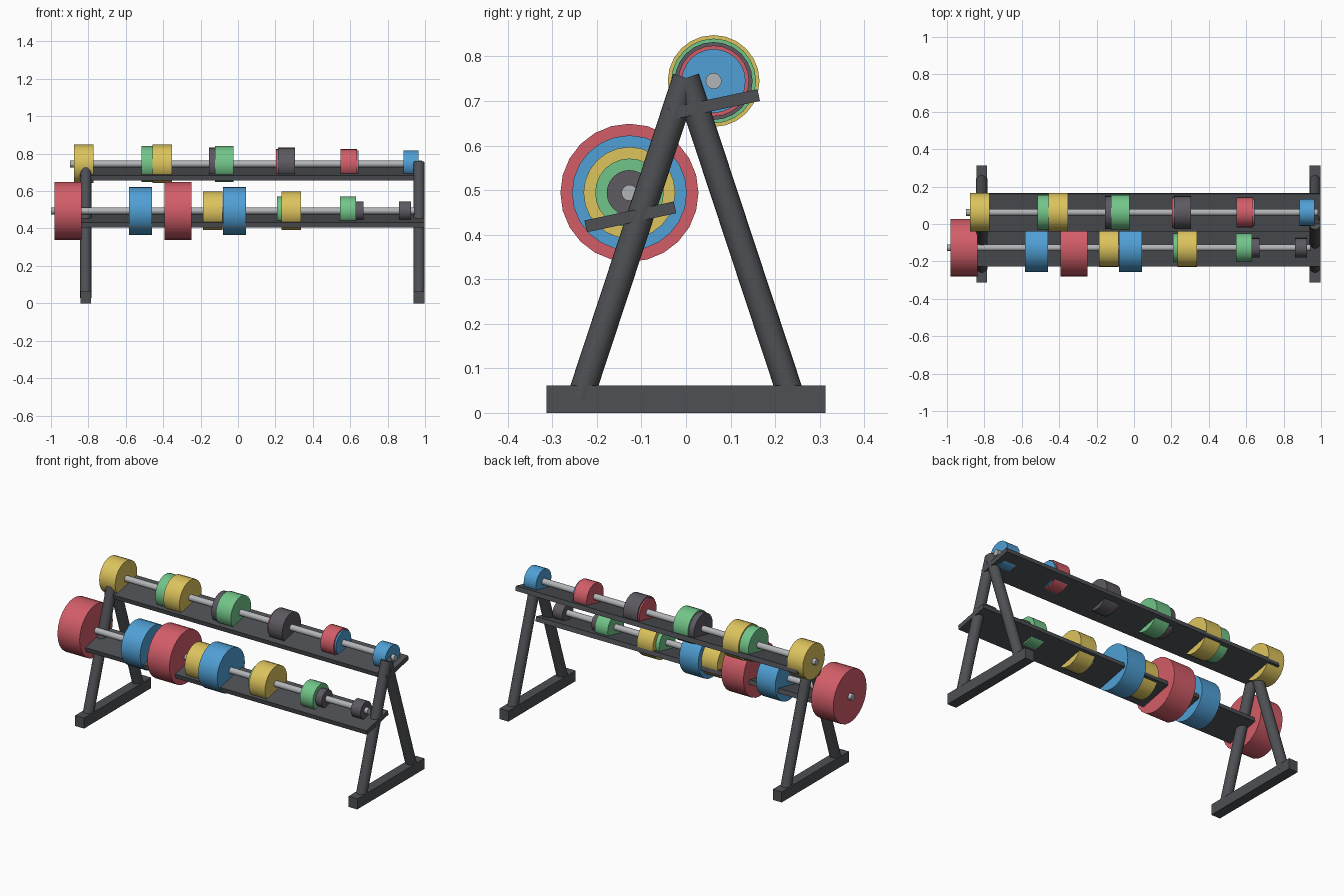
import bpy
from math import atan2, hypot, pi, radians

if "Cube" in bpy.data.objects:
    bpy.data.objects.remove(bpy.data.objects["Cube"])


def material(name, rgb):
    m = bpy.data.materials.new(name)
    m.diffuse_color = (*rgb, 1)
    m.use_nodes = True
    m.node_tree.nodes["Principled BSDF"].inputs["Base Color"].default_value = m.diffuse_color
    return m


dark = material("dark_steel", (0.075, 0.08, 0.088))
metal = material("bright_steel", (0.45, 0.46, 0.48))
colors = {
    "red": material("red", (0.65, 0.11, 0.14)),
    "blue": material("blue", (0.08, 0.35, 0.67)),
    "yellow": material("yellow", (0.72, 0.55, 0.11)),
    "green": material("green", (0.17, 0.56, 0.25)),
    "black": material("black", (0.11, 0.10, 0.12)),
}


def box(name, loc, size, tilt=0):
    bpy.ops.mesh.primitive_cube_add(size=1, location=loc, rotation=(tilt, 0, 0))
    ob = bpy.context.object
    ob.name = name
    ob.scale = size
    ob.data.materials.append(dark)


def cylinder(name, loc, rot, radius, length, sides, mat):
    bpy.ops.mesh.primitive_cylinder_add(vertices=sides, radius=radius, depth=length,
                                        location=loc, rotation=rot)
    ob = bpy.context.object
    ob.name = name
    ob.data.materials.append(mat)
    bpy.ops.object.shade_smooth_by_angle(angle=radians(30))


def dumbbell(name, x, y, z, r, mat):
    # Plate spacing and width grow with the plate radius
    spacing = 0.09 + 3.2 * r
    width = 0.025 + 0.77 * r
    rot = (0, pi / 2, 0)
    cylinder(name + "_handle", (x, y, z), rot, 0.018, spacing + width + 0.04, 16, metal)
    for side, s in (("left", -1), ("right", 1)):
        cylinder(f"{name}_{side}_weight", (x + s * spacing / 2, y, z), rot, r, width, 24, mat)


# A-shaped end frames: foot bar and two leaning legs
FOOT_Z, TOP_Z, SPREAD = 0.031, 0.752, 0.238
for end, x in (("left", -0.814), ("right", 0.968)):
    box(end + "_foot", (x, 0, 0.031), (0.058, 0.626, 0.062))
    for pos, s in (("front", -1), ("back", 1)):
        rise = TOP_Z - FOOT_Z
        cylinder(f"{end}_{pos}_leg", (x, s * SPREAD / 2, (FOOT_Z + TOP_Z) / 2),
                 (s * atan2(SPREAD, rise), 0, 0), 0.03, hypot(SPREAD, rise), 24, dark)

# Tilted shelves
for name, y, z in (("lower_shelf", -0.125, 0.44), ("upper_shelf", 0.063, 0.692)):
    box(name, (0.077, y, z), (1.84, 0.205, 0.027), radians(12))

# Two rows of dumbbells, heavy to light
rows = (
    ("lower", -0.127, 0.494, 0.155, 0.026, ("red", "blue", "yellow", "green", "black")),
    ("upper", 0.062, 0.745, 0.103, 0.0078, ("yellow", "green", "black", "red", "blue")),
)
for row, y, z, r0, step, names in rows:
    for i, c in enumerate(names):
        dumbbell(f"{row}_{c}_dumbbell", -0.615 + 0.345 * i, y, z, r0 - step * i, colors[c])
